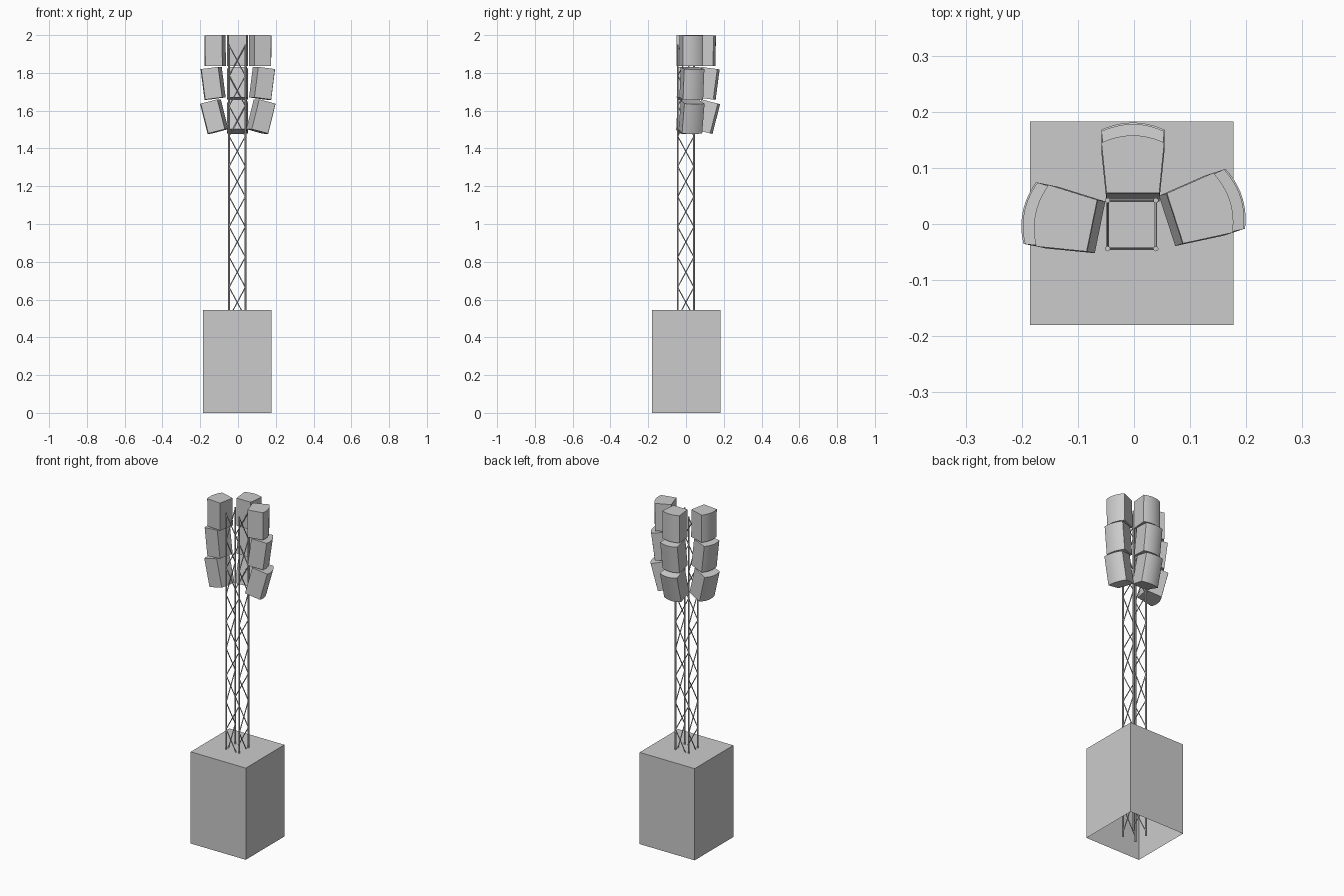
import bpy, bmesh, math
from mathutils import Matrix, Vector

if "Cube" in bpy.data.objects:
    bpy.data.objects.remove(bpy.data.objects["Cube"])


def make_object(name, bm):
    bmesh.ops.recalc_face_normals(bm, faces=bm.faces)
    mesh = bpy.data.meshes.new(name)
    bm.to_mesh(mesh)
    bm.free()
    ob = bpy.data.objects.new(name, mesh)
    bpy.context.collection.objects.link(ob)
    return ob


def add_bar(bm, a, b, radius, sides):
    a, b = Vector(a), Vector(b)
    d = b - a
    mat = Matrix.Translation((a + b) / 2) @ d.to_track_quat('Z', 'Y').to_matrix().to_4x4()
    bmesh.ops.create_cone(bm, cap_ends=True, segments=sides, radius1=radius,
                          radius2=radius, depth=d.length, matrix=mat)


# Base: box shell open at the bottom
bm = bmesh.new()
x0, x1, y0, y1, top = -0.185, 0.177, -0.18, 0.183, 0.545
bmesh.ops.create_cube(bm, size=1, matrix=Matrix.Translation(((x0 + x1) / 2, (y0 + y1) / 2, top / 2))
                      @ Matrix.Diagonal((x1 - x0, y1 - y0, top, 1)))
bm.faces.ensure_lookup_table()
bottom = [f for f in bm.faces if f.calc_center_median().z < 0.001]
bmesh.ops.delete(bm, geom=bottom, context='FACES_ONLY')
make_object("base_box", bm)

# Mast: four legs, a zigzag of thin braces on each side
CX, CY, HALF = -0.004, -0.001, 0.043
corners = [(CX + sx * HALF, CY + sy * HALF) for sx, sy in ((-1, -1), (1, -1), (1, 1), (-1, 1))]
bm = bmesh.new()
for cx, cy in corners:
    add_bar(bm, (cx, cy, 0), (cx, cy, 1.95), 0.0048, 8)
make_object("mast_legs", bm)

bm = bmesh.new()
STEP = 0.16
for i in range(4):
    pair = (corners[i], corners[(i + 1) % 4])
    for k in range(12):
        a, b = pair[k % 2], pair[(k + 1) % 2]
        z = 0.025 + k * STEP
        add_bar(bm, (*a, z), (*b, z + STEP), 0.0028, 6)
make_object("mast_braces", bm)

# Panels: tapered section with a curved outer face
HEIGHT, SIDE, BULGE, INNER, OUTER, ARC = 0.163, 0.09, 0.013, 0.047, 0.056, 12
section = [(0, INNER), (0, -INNER)]
for i in range(ARC + 1):
    t = -1 + 2 * i / ARC
    section.append((SIDE + BULGE * (1 - t * t), t * OUTER))

# each tier: outward shift, height of inner top edge, downward tilt
tiers = {"upper": (0.0, 2.0, 0.5), "middle": (0.021, 1.832, 7.5), "lower": (0.026, 1.66, 14.5)}
# each column: inner top position and facing direction
columns = {"back": (-0.002, 0.055, 90), "left": (-0.075, -0.003, 168.5), "right": (0.073, 0.010, 18)}

for col, (px, py, yaw) in columns.items():
    for tier, (shift, z, tilt) in tiers.items():
        bm = bmesh.new()
        hi = [bm.verts.new((u, v, 0)) for u, v in section]
        lo = [bm.verts.new((u, v, -HEIGHT)) for u, v in section]
        bm.faces.new(hi)
        bm.faces.new(lo[::-1])
        n = len(section)
        for i in range(n):
            j = (i + 1) % n
            bm.faces.new((hi[i], lo[i], lo[j], hi[j]))
        mat = (Matrix.Translation((px, py, z)) @ Matrix.Rotation(math.radians(yaw), 4, 'Z')
               @ Matrix.Translation((shift, 0, 0)) @ Matrix.Rotation(math.radians(tilt), 4, 'Y'))
        bm.transform(mat)
        ob = make_object(f"{col}_{tier}_panel", bm)
        bpy.ops.object.select_all(action='DESELECT')
        ob.select_set(True)
        bpy.context.view_layer.objects.active = ob
        bpy.ops.object.shade_smooth_by_angle(angle=math.radians(20))
